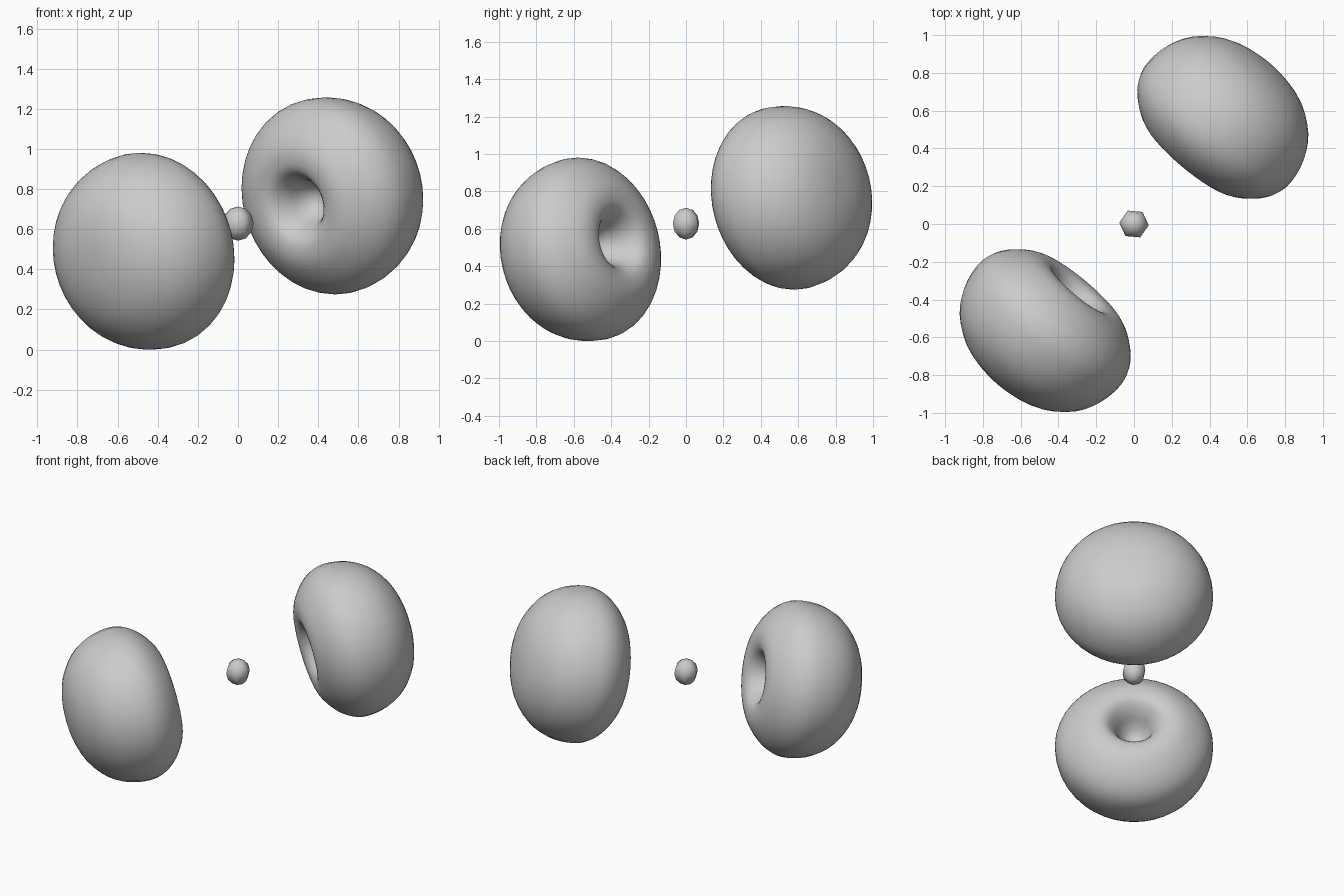
import bpy, bmesh, math
from mathutils import Vector, Matrix

if "Cube" in bpy.data.objects:
    bpy.data.objects.remove(bpy.data.objects["Cube"])

CENTRE = Vector((0, 0, 0.628))
TILT, TURN = math.radians(11), math.radians(50)
AXIS = Vector((math.cos(TILT) * math.cos(TURN), math.cos(TILT) * math.sin(TURN), math.sin(TILT)))

# lobe profile: (distance along axis from the centre, radius)
PROFILE = [(1.118, 0), (1.108, .14), (1.06, .285), (.965, .405), (.85, .471), (.73, .494),
           (.645, .483), (.575, .445), (.515, .385), (.468, .31), (.453, .24), (.468, .175),
           (.53, .125), (.61, .09), (.66, .05), (.675, 0)]


def smooth_profile(pts, steps=3):
    """Catmull-Rom curve through the points, mirrored over the axis at both ends."""
    p = [Vector(v) for v in pts]
    p = [Vector((p[1].x, -p[1].y))] + p + [Vector((p[-2].x, -p[-2].y))]
    out = []
    for i in range(1, len(p) - 2):
        a, b, c, d = p[i - 1:i + 3]
        for k in range(steps):
            t = k / steps
            out.append(0.5 * (2 * b + (c - a) * t + (2 * a - 5 * b + 4 * c - d) * t ** 2
                              + (3 * b - a - 3 * c + d) * t ** 3))
    return out + [p[-2]]


def finish(name, bm):
    bmesh.ops.recalc_face_normals(bm, faces=bm.faces)
    for f in bm.faces:
        f.smooth = True
    me = bpy.data.meshes.new(name)
    bm.to_mesh(me)
    bm.free()
    ob = bpy.data.objects.new(name, me)
    bpy.context.collection.objects.link(ob)
    return ob


def lobe(name, direction):
    bm = bmesh.new()
    vs = [bm.verts.new((q.y, 0, q.x)) for q in smooth_profile(PROFILE)]
    es = [bm.edges.new(pair) for pair in zip(vs, vs[1:])]
    bmesh.ops.spin(bm, geom=vs + es, cent=(0, 0, 0), axis=(0, 0, 1),
                   angle=2 * math.pi, steps=40, use_duplicate=False)
    bmesh.ops.remove_doubles(bm, verts=bm.verts, dist=1e-4)
    rot = direction.to_track_quat('Z', 'Y').to_matrix().to_4x4()
    bmesh.ops.transform(bm, matrix=Matrix.Translation(CENTRE) @ rot, verts=bm.verts)
    finish(name, bm)


# two dimpled lobes facing each other
lobe("upper_lobe", AXIS)
lobe("lower_lobe", -AXIS)

# small central ball
bm = bmesh.new()
bmesh.ops.create_uvsphere(bm, u_segments=6, v_segments=6, radius=1)
bmesh.ops.transform(bm, verts=bm.verts, matrix=Matrix.Translation(CENTRE)
                    @ Matrix.Diagonal((.078, .078, .085, 1)) @ Matrix.Rotation(math.radians(25), 4, 'Z'))
finish("central_ball", bm)
